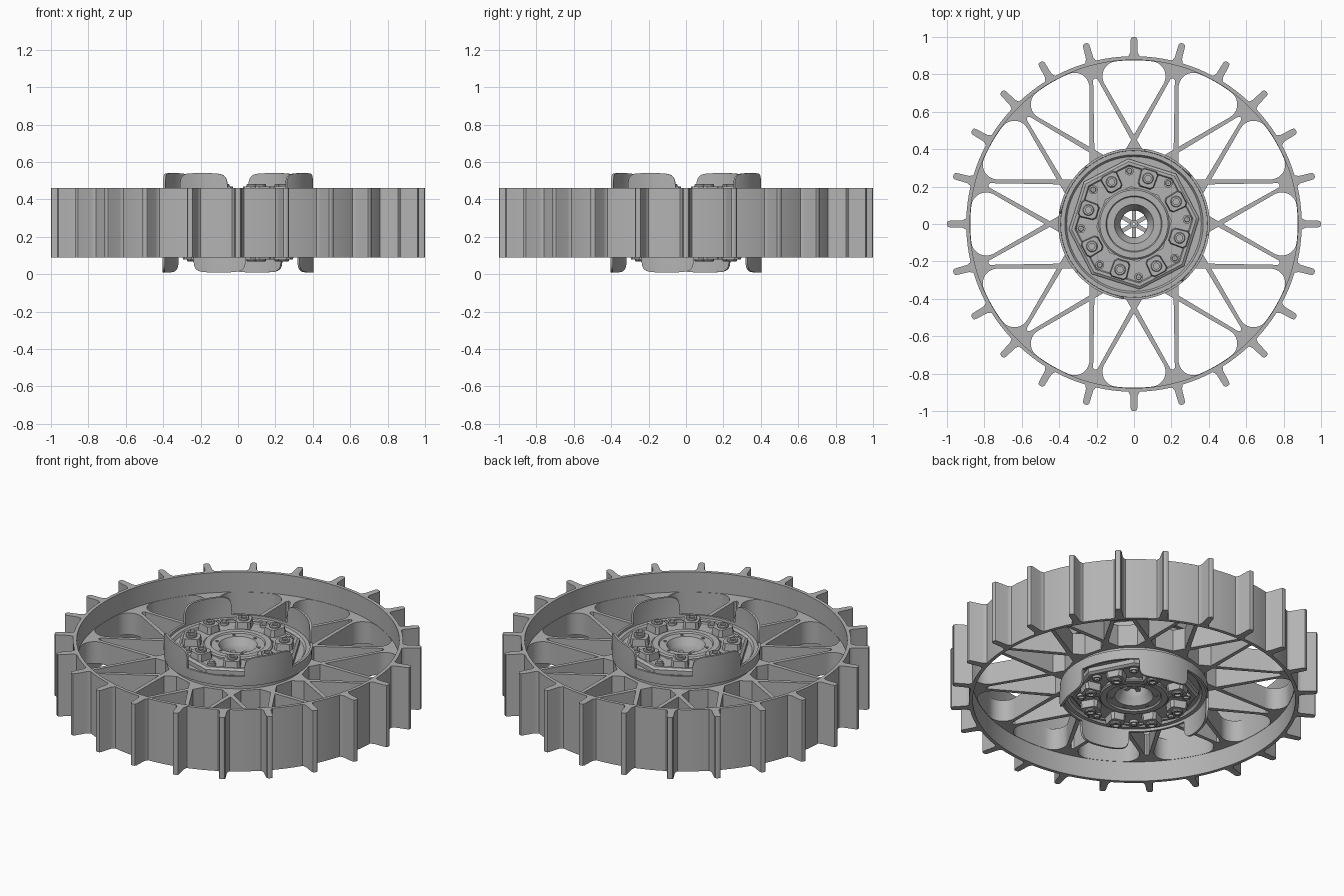
import bpy, bmesh
from math import sin, cos, pi, radians, asin, tan
from mathutils import Matrix

cube = bpy.data.objects.get("Cube")
if cube:
    bpy.data.objects.remove(cube)

MID = 0.275          # mid-plane height of the wheel
HALF = 0.185         # half width of the rim

grey = bpy.data.materials.new("plain grey")
grey.use_nodes = True
grey.diffuse_color = (0.45, 0.45, 0.45, 1)
grey.node_tree.nodes["Principled BSDF"].inputs["Base Color"].default_value = (0.45, 0.45, 0.45, 1)


def finish(obj, mirror=False, angle=35):
    """Shared material, shading, placement and optional two-sided mirroring."""
    obj.data.materials.clear()
    obj.data.materials.append(grey)
    obj.location.z = MID
    bpy.ops.object.select_all(action='DESELECT')
    obj.select_set(True)
    bpy.context.view_layer.objects.active = obj
    bpy.ops.object.shade_smooth_by_angle(angle=radians(angle))
    if mirror:
        mod = obj.modifiers.new("other_side", 'MIRROR')
        mod.use_axis = (False, False, True)
        mod.use_mirror_merge = False
    return obj


def from_bmesh(name, bm, **options):
    bmesh.ops.recalc_face_normals(bm, faces=bm.faces)
    mesh = bpy.data.meshes.new(name)
    bm.to_mesh(mesh)
    bm.free()
    obj = bpy.data.objects.new(name, mesh)
    bpy.context.collection.objects.link(obj)
    return finish(obj, **options)


def lathe(bm, profile, sides, centre=(0, 0), turn=0.0):
    """Revolve a closed (radius, z) profile."""
    rings = []
    for i in range(sides):
        a = turn + 2 * pi * i / sides
        rings.append([bm.verts.new((centre[0] + r * cos(a), centre[1] + r * sin(a), z))
                      for r, z in profile])
    n = len(profile)
    for i in range(sides):
        p, q = rings[i], rings[(i + 1) % sides]
        for j in range(n):
            bm.faces.new((p[j], q[j], q[(j + 1) % n], p[(j + 1) % n]))


def prism(bm, outline, z0, z1, turn=0.0, taper=1.0):
    """Extrude a flat outline, optionally narrowing it about its middle."""
    cx = sum(p[0] for p in outline) / len(outline)
    rot = Matrix.Rotation(turn, 3, 'Z')
    low = [bm.verts.new(rot @ Matrix.Identity(3).col[0] * 0) for p in outline]
    high = [bm.verts.new((0, 0, 0)) for p in outline]
    for v, w, (x, y) in zip(low, high, outline):
        v.co = (x, y, z0)
        w.co = (cx + (x - cx) * taper, y * taper, z1)
        v.co, w.co = rot @ v.co, rot @ w.co
    bm.faces.new(low[::-1])
    bm.faces.new(high)
    for i in range(len(low)):
        j = (i + 1) % len(low)
        bm.faces.new((low[i], low[j], high[j], high[i]))


def polar(r, a):
    return (r * cos(a), r * sin(a))


# Rim: thin band
bm = bmesh.new()
lathe(bm, [(0.877, -HALF), (0.897, -HALF), (0.897, HALF), (0.877, HALF)], 144)
from_bmesh("rim", bm)

# Treads: rounded paddles with flared roots
half_tread = [(0.885, 0.042), (0.9, 0.028), (0.917, 0.02), (0.985, 0.018), (0.996, 0.014), (1.0, 0.006)]
tread = [(x, -y) for x, y in half_tread] + half_tread[::-1]
bm = bmesh.new()
for i in range(24):
    prism(bm, tread, -HALF, HALF, i * pi / 12)
from_bmesh("treads", bm)

# Spoke web: flat disc with rounded openings
BAR, CROSS, EDGE, FILLET = 0.013, 0.45, 0.875, 0.08
web = bpy.data.curves.new("spoke_web", 'CURVE')
web.dimensions = '2D'
web.fill_mode = 'BOTH'
web.extrude = 0.065


def loop(points, turn=0.0):
    spline = web.splines.new('POLY')
    spline.points.add(len(points) - 1)
    c, s = cos(turn), sin(turn)
    for p, (x, y) in zip(spline.points, points):
        p.co = (c * x - s * y, s * x + c * y, 0, 1)
    spline.use_cyclic_u = True


loop([polar(0.885, 2 * pi * i / 144) for i in range(144)])
loop([polar(0.35, 2 * pi * i / 64) for i in range(64)])

# wide openings between neighbouring rim joints
apex = CROSS + BAR / sin(pi / 6)
reach = EDGE - FILLET
lean = pi / 6 - asin((apex * sin(pi / 6) + FILLET) / reach)
cx, cy = polar(reach, lean)
corner = []
for i in range(11):
    a = radians(120) + (lean - radians(120)) * i / 10
    corner.append((cx + FILLET * cos(a), cy + FILLET * sin(a)))
arc = [polar(EDGE, lean * k / 3) for k in (2, 1, 0, -1, -2)]
wide = [(apex, 0)] + corner + arc + [(x, -y) for x, y in corner[::-1]]

# narrow openings inside each pair of spokes
tip = 0.869 - BAR / sin(pi / 12)
slope = tan(pi / 12)
foot = CROSS * (cos(pi / 12) - sin(pi / 12)) + BAR * 2 ** 0.5
kx = (tip * slope + foot) / (1 + slope)
side = [(tip - 0.02, 0.012), (kx, kx - foot), (0.39, 0.39 - foot)]
narrow = [(tip - 0.012, 0)] + side + [(x, -y) for x, y in side[::-1]]

for i in range(12):
    loop(wide, i * pi / 6)
    loop(narrow, (i + 0.5) * pi / 6)

web_curve = bpy.data.objects.new("spoke_web", web)
bpy.context.collection.objects.link(web_curve)
bpy.ops.object.select_all(action='DESELECT')
web_curve.select_set(True)
bpy.context.view_layer.objects.active = web_curve
bpy.ops.object.convert(target='MESH')
finish(bpy.context.view_layer.objects.active)


# Hub shells: rings with four rounded tabs each
def shell(name, first, up):
    columns = []
    for q in range(4):
        start = first + q * 90
        for i in range(25):
            u = sin(pi * (i / 24 - 0.5))
            lift = (1 - abs(u) ** 5) ** 0.2 if abs(u) < 1 else 0
            columns.append((radians(start + 21 * (u + 1)), 0.155 + 0.11 * lift))
        for i in range(1, 10):
            columns.append((radians(start + 42 + 4.8 * i), 0.155))
    bm = bmesh.new()
    rows = []
    for a, top in columns:
        rows.append([bm.verts.new((*polar(r, a), z * up)) for r, z in
                     ((0.388, 0.095), (0.402, 0.095), (0.405, 0.15), (0.405, top),
                      (0.392, top), (0.392, 0.15))])
    for p, q in zip(rows, rows[1:] + rows[:1]):
        for j in range(6):
            k = (j + 1) % 6
            bm.faces.new((p[j], q[j], q[k], p[k]))
    from_bmesh(name, bm)


shell("upper_shell", -140, 1)
shell("lower_shell", -126, -1)

# Hub core: drum with raised centre ring and dished bore
bm = bmesh.new()
lathe(bm, [(0.072, 0), (0.37, 0), (0.37, 0.1), (0.392, 0.105), (0.392, 0.14), (0.37, 0.14),
           (0.36, 0.125), (0.19, 0.125), (0.19, 0.16), (0.182, 0.167), (0.15, 0.167),
           (0.145, 0.158), (0.105, 0.158), (0.085, 0.12), (0.072, 0.1)], 64)
from_bmesh("hub_core", bm, mirror=True)

# Eight-sided cover plate
bm = bmesh.new()
lathe(bm, [(0.2, 0.11), (0.35, 0.11), (0.35, 0.15), (0.335, 0.16), (0.318, 0.16),
           (0.312, 0.153), (0.2, 0.153)], 8, turn=radians(5))
from_bmesh("cover_plate", bm, mirror=True, angle=20)

# Bolt pads with sockets, and small bolts between them
pad = [(0.2, -0.03), (0.215, -0.045), (0.29, -0.05), (0.305, -0.035),
       (0.305, 0.035), (0.29, 0.05), (0.215, 0.045), (0.2, 0.03)]
pads, sockets, bolts = bmesh.new(), bmesh.new(), bmesh.new()
for i in range(8):
    a = radians(28 + 45 * i)
    prism(pads, pad, 0.14, 0.195, a, 0.88)
    lathe(sockets, [(0.016, 0.19), (0.03, 0.19), (0.03, 0.202), (0.026, 0.207), (0.016, 0.207)],
          20, polar(0.255, a))
    b = radians(5 + 45 * i)
    lathe(bolts, [(0.001, 0.14), (0.024, 0.14), (0.024, 0.168), (0.015, 0.168),
                  (0.013, 0.178), (0.001, 0.178)], 16, polar(0.285, b))
for i in range(6):
    lathe(bolts, [(0.001, 0.15), (0.008, 0.15), (0.008, 0.163), (0.001, 0.163)],
          10, polar(0.122, radians(15 + 60 * i)))
from_bmesh("bolt_pads", pads, mirror=True, angle=20)
from_bmesh("bolt_sockets", sockets, mirror=True)
from_bmesh("small_bolts", bolts, mirror=True)

# Axle web: six bars across the open bore
bm = bmesh.new()
lathe(bm, [(0.006, -0.1), (0.022, -0.1), (0.022, 0.1), (0.006, 0.1)], 24)
for i in range(6):
    prism(bm, [(0.018, -0.011), (0.078, -0.011), (0.078, 0.011), (0.018, 0.011)],
          -0.09, 0.09, i * pi / 3 + pi / 6)
from_bmesh("axle_web", bm)
